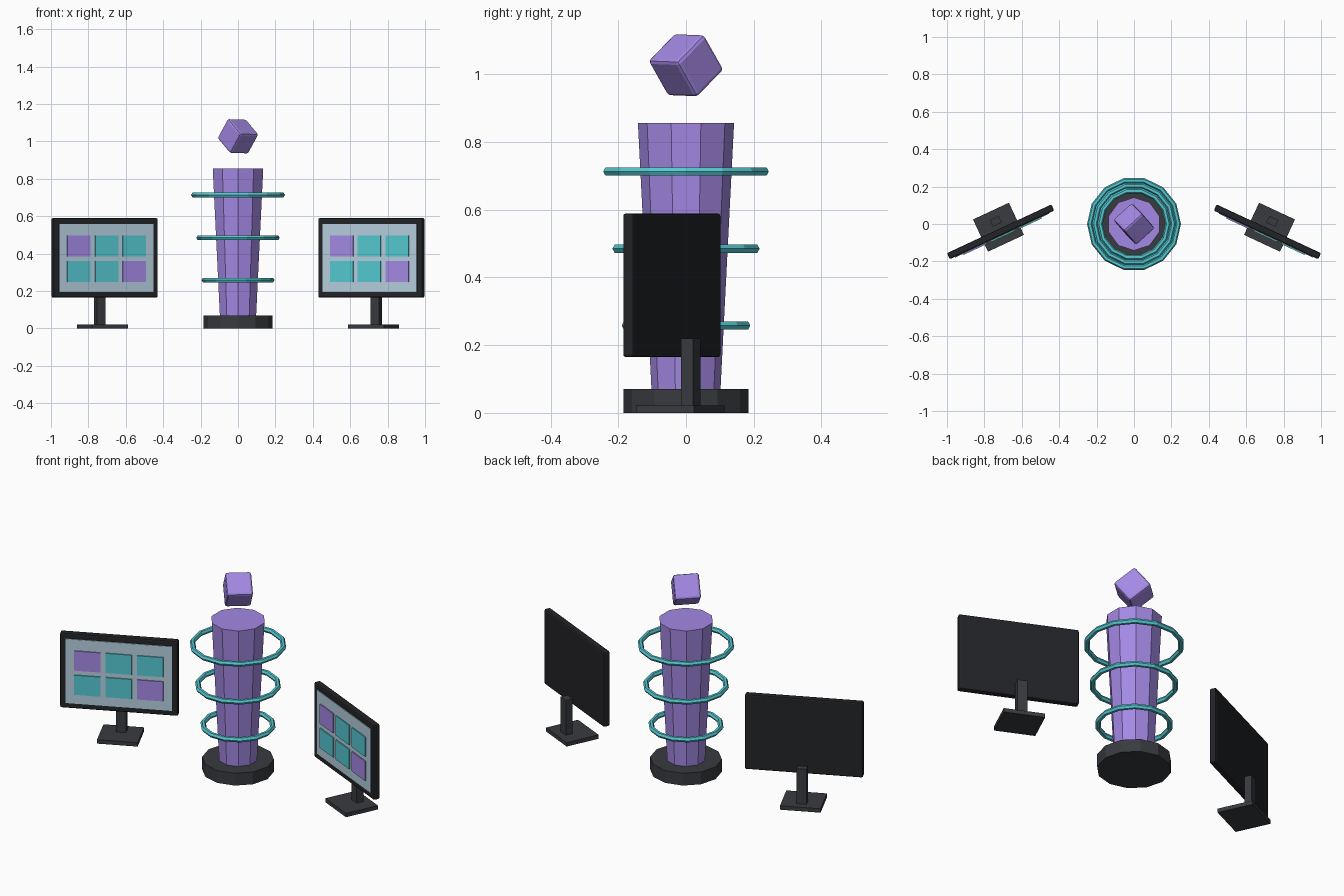
import bpy
from math import radians
from mathutils import Matrix, Vector

if "Cube" in bpy.data.objects:
    bpy.data.objects.remove(bpy.data.objects["Cube"])


def material(name, rgb):
    m = bpy.data.materials.new(name)
    m.diffuse_color = (*rgb, 1)
    m.use_nodes = True
    m.node_tree.nodes["Principled BSDF"].inputs["Base Color"].default_value = m.diffuse_color
    return m


PURPLE = material("purple", (0.37, 0.25, 0.78))
TEAL = material("teal", (0.09, 0.58, 0.64))
CHARCOAL = material("charcoal", (0.04, 0.043, 0.05))
BLACK = material("black", (0.016, 0.017, 0.02))
GLASS = material("pale_blue", (0.46, 0.62, 0.73))


def finish(name, mat, bevel=0, segments=1):
    ob = bpy.context.object
    ob.name = name
    ob.data.materials.append(mat)
    if bevel:
        mod = ob.modifiers.new("bevel", 'BEVEL')
        mod.width, mod.segments = bevel, segments
    return ob


def cone(name, sides, r1, r2, z0, z1, mat):
    bpy.ops.mesh.primitive_cone_add(vertices=sides, radius1=r1, radius2=r2,
                                    depth=z1 - z0, location=(0, 0, (z0 + z1) / 2))
    return finish(name, mat)


def box(name, size, loc, mat, frame=None, bevel=0, segments=1):
    bpy.ops.mesh.primitive_cube_add(size=1)
    ob = finish(name, mat, bevel, segments)
    ob.data.transform(Matrix.Diagonal((*size, 1)))
    ob.matrix_world = (frame or Matrix()) @ Matrix.Translation(Vector(loc))
    return ob


# Central tapered column on a round plinth
cone("plinth", 12, 0.185, 0.185, 0, 0.07, CHARCOAL)
cone("column", 10, 0.102, 0.142, 0.07, 0.856, PURPLE)

# Hoops around the column, growing upward
for i, z in enumerate((0.258, 0.485, 0.713)):
    bpy.ops.mesh.primitive_torus_add(major_segments=14, minor_segments=6,
                                     major_radius=0.181 + 0.028 * i,
                                     minor_radius=0.014, location=(0, 0, z))
    finish(f"hoop_{i + 1}", TEAL)

# Tilted floating cube
cube = box("floating_cube", (0.135,) * 3, (0, 0, 1.027), PURPLE, bevel=0.012, segments=2)
cube.rotation_euler = (radians(38), radians(1.5), radians(42))

# Two monitors, each angled toward the middle
for side, sx in (("left", -1), ("right", 1)):
    frame = (Matrix.Translation((0.713 * sx, -0.042, 0))
             @ Matrix.Rotation(radians(-25 * sx), 4, 'Z'))
    box(f"{side}_stand_foot", (0.212, 0.19, 0.022), (0, 0.0275, 0.011), CHARCOAL, frame)
    box(f"{side}_stand_neck", (0.052, 0.039, 0.2), (0, 0.062, 0.12), CHARCOAL, frame)
    box(f"{side}_monitor_case", (0.616, 0.036, 0.425), (0, 0, 0.377), BLACK, frame, 0.008, 2)
    box(f"{side}_screen", (0.555, 0.008, 0.364), (0, -0.018, 0.377), GLASS, frame)
    # Grid of tiles: opposite corners are purple
    for row in range(2):
        for col in range(3):
            mat = PURPLE if (row, col) in ((0, 0), (1, 2)) else TEAL
            box(f"{side}_tile_{row}_{col}", (0.136, 0.008, 0.111),
                ((col - 1) * 0.164, -0.024, 0.4405 - row * 0.137), mat, frame)
